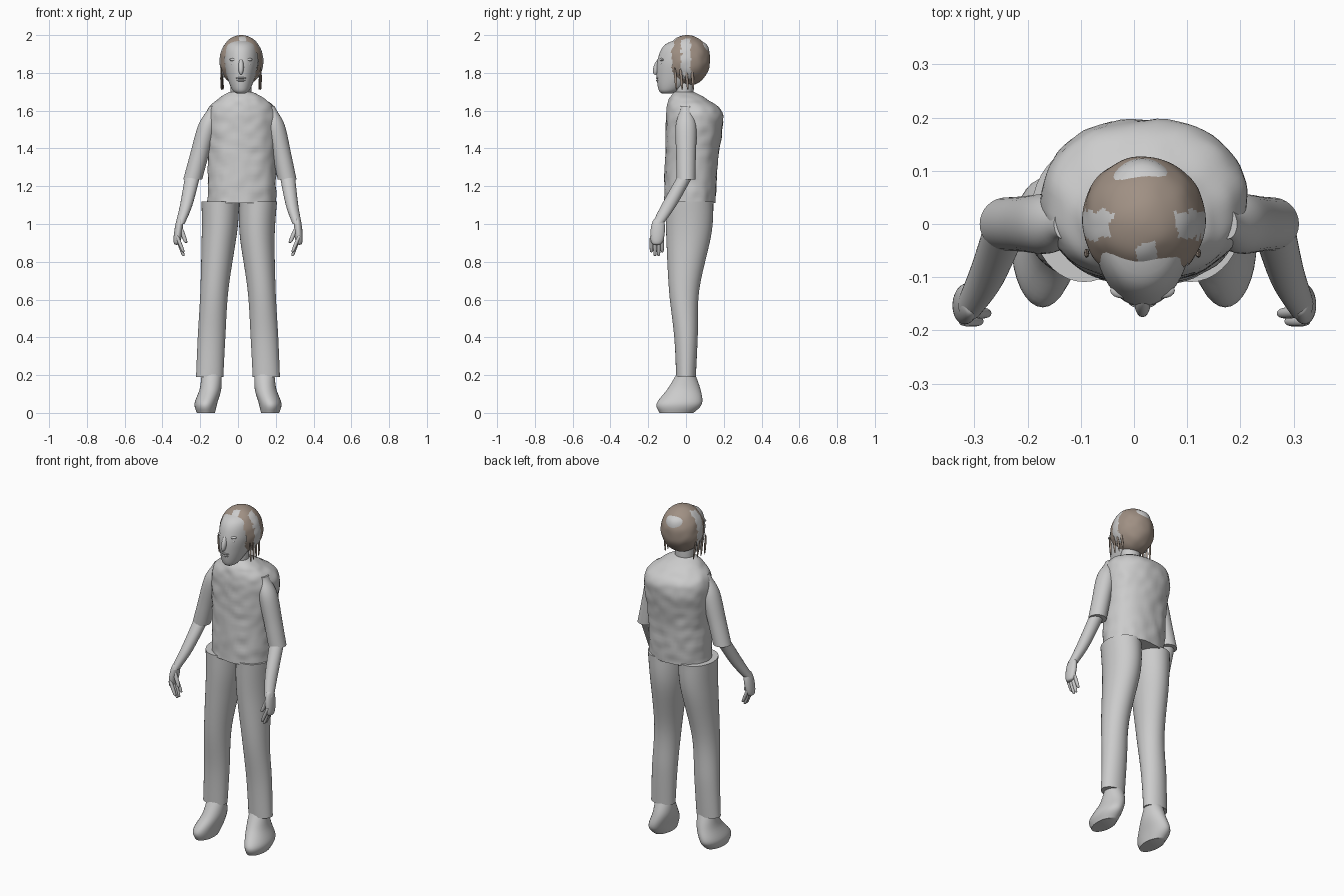
import bpy, bmesh, math
from mathutils import Vector, noise

cube = bpy.data.objects.get("Cube")
if cube:
    bpy.data.objects.remove(cube, do_unlink=True)


def material(name, red, green, blue):
    result = bpy.data.materials.new(name)
    result.use_nodes = True
    colour = (red, green, blue, 1)
    result.diffuse_color = colour
    result.node_tree.nodes["Principled BSDF"].inputs["Base Color"].default_value = colour
    return result


GREY = material("plain grey", .6, .6, .6)
BROWN = material("hair brown", .35, .28, .23)
MIDDLE = .016  # centre line of the head and neck


def spline(before, start, end, after, t):
    """Smooth value between start and end, steered by the neighbours."""
    bend = 2 * before - 5 * start + 4 * end - after
    twist = 3 * (start - end) + after - before
    return start + t * (end - before + t * (bend + t * twist)) / 2


def lean(height):
    """The upper body leans slightly to its left."""
    return max(0, .03 * (height - .9))


def loft(name, rows, side=None, sides=32, steps=6, power=2, bumps=0, colour=GREY):
    """Skin smooth rings; each row is height, centre x, centre y, half width, half depth."""
    rings = []
    last = len(rows) - 1
    for index in range(last):
        near = [rows[max(0, min(last, index + offset))] for offset in (-1, 0, 1, 2)]
        for step in range(steps):
            rings.append([spline(*values, step / steps) for values in zip(*near)])
    rings.append(rows[-1])

    bm = bmesh.new()
    loops = []
    for height, centre_x, centre_y, half_width, half_depth in rings:
        if side:
            centre_x = side * centre_x + lean(height)
        loop = []
        for corner in range(sides):
            angle = math.tau * corner / sides
            outward = Vector((math.cos(angle), math.sin(angle), 0))
            u, v = (math.copysign(abs(part) ** (2 / power), part) for part in outward.xy)
            point = Vector((centre_x + half_width * u, centre_y + half_depth * v, height))
            if bumps:
                point += outward * bumps * noise.noise(point * 20)
            loop.append(bm.verts.new(point))
        loops.append(loop)
    for lower, upper in zip(loops, loops[1:]):
        for corner in range(sides):
            after = (corner + 1) % sides
            bm.faces.new((lower[corner], lower[after], upper[after], upper[corner]))
    bm.faces.new(loops[0])
    bm.faces.new(loops[-1])
    bmesh.ops.recalc_face_normals(bm, faces=bm.faces)

    mesh = bpy.data.meshes.new(name)
    bm.to_mesh(mesh)
    bm.free()
    mesh.materials.append(colour)
    part = bpy.data.objects.new(name, mesh)
    bpy.context.collection.objects.link(part)
    bpy.ops.object.select_all(action="DESELECT")
    part.select_set(True)
    bpy.context.view_layer.objects.active = part
    bpy.ops.object.shade_smooth_by_angle(angle=math.radians(50))
    return part


def pill(name, low, high, half_width, half_depth, fullness=1, rows=10, **options):
    """Rounded solid from low to high: an ellipsoid, or a blunter rod at lower fullness."""
    low, high = Vector(low), Vector(high)
    profile = []
    for index in range(rows + 1):
        angle = math.pi * index / rows
        centre = low.lerp(high, (1 - math.cos(angle)) / 2)
        width = max(.03, math.sin(angle)) ** fullness
        profile.append((centre.z, centre.x, centre.y, half_width * width, half_depth * width))
    return loft(name, profile, steps=2, **options)


def bead(name, x, y, z, half_width, half_depth, half_height):
    """Small ellipsoid around a centre."""
    return pill(name, (x, y, z - half_height), (x, y, z + half_height),
                half_width, half_depth, sides=16)


# shirt body and neck
loft("shirt", [(1.11, .02, .02, .18, .135),
               (1.35, .02, .03, .18, .14),
               (1.58, .02, .045, .19, .15),
               (1.66, .02, .01, .125, .1),
               (1.7, MIDDLE, -.01, .06, .05)],
     sides=64, steps=14, power=2.2, bumps=.006)
pill("neck", (MIDDLE, -.01, 1.6), (MIDDLE, -.01, 1.85), .055, .05, fullness=.3)

# head and face
loft("head", [(1.69, MIDDLE, -.1, .02, .025),
              (1.71, MIDDLE, -.085, .046, .06),
              (1.78, MIDDLE, -.04, .075, .115),
              (1.87, MIDDLE, -.015, .092, .135),
              (1.95, MIDDLE, 0, .078, .11),
              (1.99, MIDDLE, .01, .01, .01)], sides=48)
pill("nose", (MIDDLE, -.163, 1.79), (MIDDLE, -.135, 1.88), .015, .022, sides=16)
bead("upper_lip", MIDDLE, -.146, 1.773, .027, .013, .006)
bead("lower_lip", MIDDLE, -.145, 1.76, .024, .013, .007)

# hair cap
hair = pill("hair", (.018, .006, 1.73), (.018, .006, 2), .116, .122,
            rows=32, sides=128, bumps=.004, colour=BROWN)
hair.data.materials.append(GREY)

# open the cap around the face and leave bare patches on the sides and crown
bm = bmesh.new()
bm.from_mesh(hair.data)
face_opening = []
for face in bm.faces:
    spot = face.calc_center_median()
    ragged = .012 * noise.noise(spot * 60)
    if spot.y < ragged - .075 and spot.z < ragged + 1.94:
        face_opening.append(face)
    side_band = (abs(spot.x - MIDDLE) > ragged + .06
                 and abs(spot.y) < ragged + .026 and spot.z > 1.77)
    crown = Vector((.025, -.06))
    crown_patch = spot.z > 1.95 and (spot.xy - crown).length < ragged + .024
    face.material_index = int(side_band or crown_patch)
bmesh.ops.delete(bm, geom=face_opening, context="FACES")
bm.to_mesh(hair.data)
bm.free()

for side, tag in ((1, "left"), (-1, "right")):
    # eyes, brows and ears
    eye_x = MIDDLE + side * .036
    bead(tag + "_eye", eye_x, -.127, 1.845, .017, .012, .009)
    bead(tag + "_brow", eye_x, -.125, 1.87, .025, .015, .009)
    bead(tag + "_ear", MIDDLE + side * .092, 0, 1.82, .015, .025, .045)

    # loose strands beside the cheeks
    for index in range(4):
        root = Vector((MIDDLE + side * .105, .03 * index - .06, 1.83))
        tip = root + Vector((-side * .004 * index, .01, -.12))
        pill(f"{tag}_strand_{index + 1}", tip, root, .005, .007, sides=8, colour=BROWN)

    # sleeve
    loft(tag + "_sleeve", [(1.235, .25, 0, .05, .05),
                           (1.36, .22, 0, .05, .052),
                           (1.52, .18, 0, .05, .055),
                           (1.6, .16, 0, .025, .03),
                           (1.625, .155, 0, .017, .028)], side=side)

    # bare forearm and hand
    loft(tag + "_forearm", [(1, .31, -.15, .024, .03),
                            (1.1, .28, -.09, .033, .04),
                            (1.26, .25, 0, .04, .04)], side=side)
    pill(tag + "_palm", (.325, -.155, .89), (.31, -.145, 1.03), .022, .038,
         fullness=.5, side=side)
    for index in range(4):
        knuckle = Vector((.325, .019 * index - .183, .94))
        length = .11 if index in (1, 2) else .09
        tip = knuckle - Vector((.037, 0, length))
        pill(f"{tag}_finger_{index + 1}", tip, knuckle, .01, .01,
             fullness=.4, side=side, sides=12)
    pill(tag + "_thumb", (.275, -.168, .9), (.31, -.165, .99), .012, .011,
         fullness=.4, side=side, sides=12)

    # trouser leg
    loft(tag + "_trouser_leg", [(.19, .15, 0, .072, .052),
                                (.4, .14, 0, .073, .062),
                                (.65, .125, -.01, .074, .08),
                                (.95, .1, .015, .093, .12),
                                (1.12, .1, .018, .1, .127)], side=side, sides=40)

    # soft rounded shoe
    loft(tag + "_shoe", [(0, .17, -.05, .048, .09),
                         (.05, .17, -.035, .06, .12),
                         (.13, .145, -.01, .057, .085),
                         (.22, .14, 0, .052, .042)], side=side)
